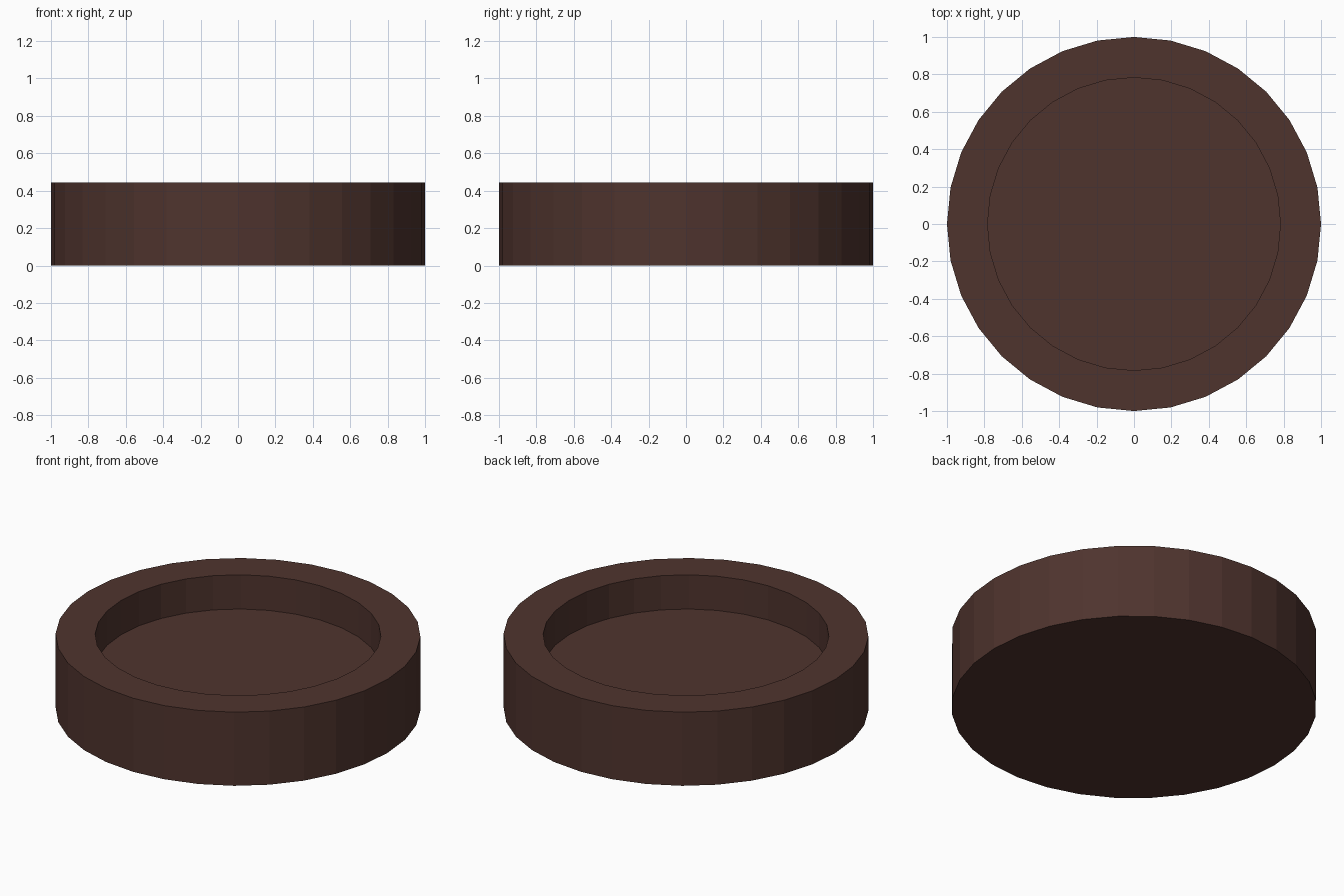
import bpy, bmesh
from math import cos, sin, pi

if "Cube" in bpy.data.objects:
    bpy.data.objects.remove(bpy.data.objects["Cube"])

SIDES = 32
# Profile (radius, height): outer wall, rim, recess wall
PROFILE = [(1.0, 0.0), (1.0, 0.445), (0.783, 0.445), (0.783, 0.238)]

bm = bmesh.new()
rings = [[bm.verts.new((r * cos(2 * pi * i / SIDES), r * sin(2 * pi * i / SIDES), z))
          for i in range(SIDES)] for r, z in PROFILE]

# Walls and rim
for a, b in zip(rings, rings[1:]):
    for i in range(SIDES):
        j = (i + 1) % SIDES
        bm.faces.new((a[i], a[j], b[j], b[i]))

# Underside and recessed floor
bm.faces.new(rings[0][::-1])
bm.faces.new(rings[-1])
bmesh.ops.recalc_face_normals(bm, faces=bm.faces[:])

mesh = bpy.data.meshes.new("round_dish")
bm.to_mesh(mesh)
bm.free()
dish = bpy.data.objects.new("round_dish", mesh)
bpy.context.collection.objects.link(dish)

# Dark brown
mat = bpy.data.materials.new("dark_brown")
mat.diffuse_color = (0.078, 0.034, 0.027, 1)
mat.use_nodes = True
mat.node_tree.nodes["Principled BSDF"].inputs["Base Color"].default_value = mat.diffuse_color
mesh.materials.append(mat)
